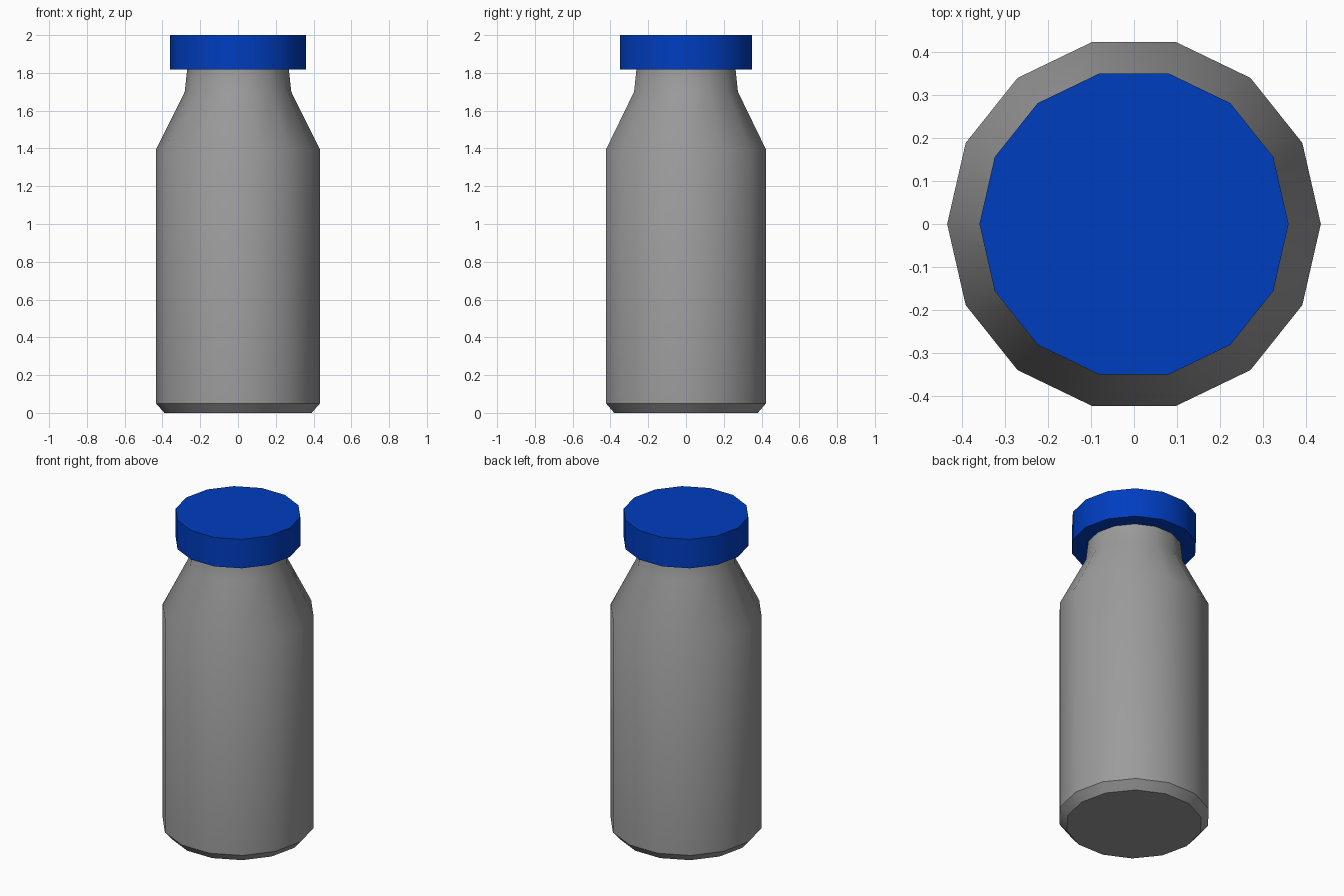
import bpy, bmesh, math

if "Cube" in bpy.data.objects:
    bpy.data.objects.remove(bpy.data.objects["Cube"])

SIDES = 14


def lathe(name, profile, cap_top, color):
    """Revolve an (r, z) profile into a low-poly round part."""
    bm = bmesh.new()
    rings = [[bm.verts.new((r * math.cos(2 * math.pi * i / SIDES),
                            r * math.sin(2 * math.pi * i / SIDES), z))
              for i in range(SIDES)] for r, z in profile]
    for low, high in zip(rings, rings[1:]):
        for i in range(SIDES):
            j = (i + 1) % SIDES
            bm.faces.new((low[i], low[j], high[j], high[i]))
    bm.faces.new(rings[0][::-1])
    if cap_top:
        bm.faces.new(rings[-1])
    mesh = bpy.data.meshes.new(name)
    bm.to_mesh(mesh)
    bm.free()
    obj = bpy.data.objects.new(name, mesh)
    bpy.context.collection.objects.link(obj)
    mat = bpy.data.materials.new(name + "_color")
    mat.diffuse_color = color
    mat.use_nodes = True
    mat.node_tree.nodes["Principled BSDF"].inputs["Base Color"].default_value = mat.diffuse_color
    mesh.materials.append(mat)
    bpy.ops.object.select_all(action='DESELECT')
    obj.select_set(True)
    bpy.context.view_layer.objects.active = obj
    bpy.ops.object.shade_smooth_by_angle(angle=math.radians(30))
    return obj


# Bottle: chamfered base, straight wall, sloped shoulder, neck tucked into the lid
lathe("bottle_body", [(0.39, 0), (0.434, 0.05), (0.434, 1.395),
                      (0.282, 1.7), (0.268, 1.83)], cap_top=False,
      color=(0.33, 0.33, 0.33, 1))

# Lid: solid disc wider than the neck
lathe("lid", [(0.359, 1.818), (0.359, 2.0)], cap_top=True,
      color=(0.0, 0.047, 0.53, 1))
